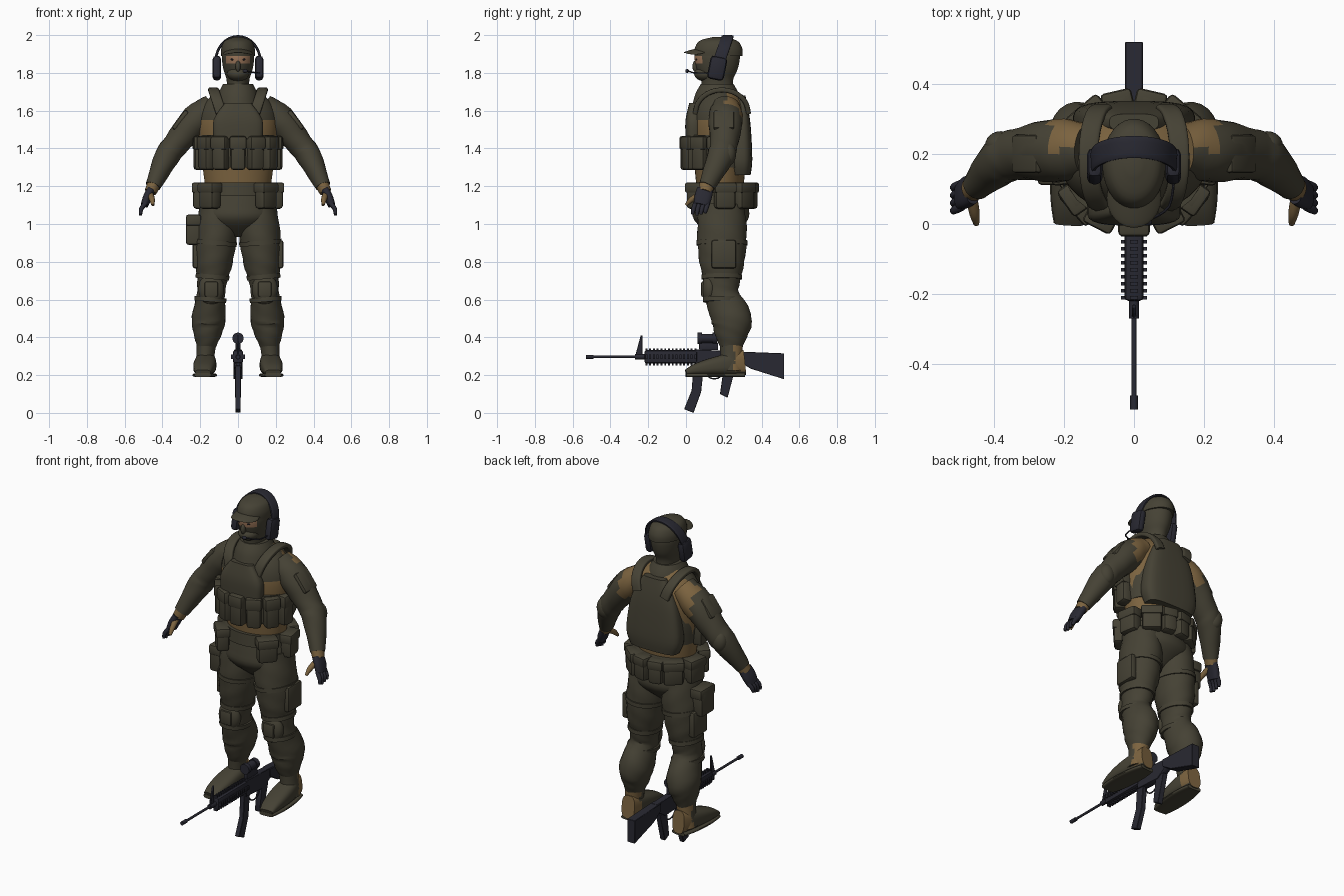
import bpy, bmesh, math
from mathutils import Vector, Matrix, Euler

old = bpy.data.objects.get("Cube")
if old:
    bpy.data.objects.remove(old)


def material(name, rgb):
    m = bpy.data.materials.new(name)
    m.use_nodes = True
    m.diffuse_color = (*rgb, 1)
    m.node_tree.nodes["Principled BSDF"].inputs["Base Color"].default_value = (*rgb, 1)
    return m


OLIVE = material("olive cloth", (.06, .054, .035))
TAN = material("tan cloth", (.2, .125, .05))
METAL = material("dark gunmetal", (.022, .022, .032))
SKIN = material("skin", (.33, .18, .1))
X, Y = Vector((1, 0, 0)), Vector((0, 1, 0))


def finish(name, bm, mat, pair=False):
    """Turn a bmesh into one object, or into a mirrored left and right pair."""
    made = []
    for side in (("left_", "right_") if pair else ("",)):
        if side == "right_":
            bmesh.ops.scale(bm, vec=(-1, 1, 1), verts=bm.verts)
        bmesh.ops.recalc_face_normals(bm, faces=bm.faces)
        mesh = bpy.data.meshes.new(side + name)
        bm.to_mesh(mesh)
        mesh.materials.append(mat)
        mesh.polygons.foreach_set("use_smooth", [True] * len(mesh.polygons))
        mesh.set_sharp_from_angle(angle=math.radians(40))
        ob = bpy.data.objects.new(side + name, mesh)
        bpy.context.collection.objects.link(ob)
        made.append(ob)
    bm.free()
    return made


def paint(objs, mat, rule):
    """Give a second colour to the faces whose centre passes the rule."""
    for ob in objs:
        ob.data.materials.append(mat)
        for p in ob.data.polygons:
            if rule(abs(p.center.x), p.center.y, p.center.z):
                p.material_index = len(ob.data.materials) - 1


def tube(name, mat, rings, pair=False, n=24, steps=4, power=1, ref=X, folds=0):
    """Loft through rings (x, y, z, half width, half depth) along a smooth path."""
    pts = [Vector(r) for r in rings]
    path = []
    for i in range(len(pts) - 1):
        a, b, c, d = pts[max(i - 1, 0)], pts[i], pts[i + 1], pts[min(i + 2, len(pts) - 1)]
        for k in range(steps):
            t = k / steps
            path.append(b + (c - a) * (t / 2) + (a * 2 - b * 5 + c * 4 - d) * (t * t / 2)
                        + (b * 3 - a - c * 3 + d) * (t ** 3 / 2))
    path.append(pts[-1])
    bm, loops = bmesh.new(), []
    for i, q in enumerate(path):
        along = (path[min(i + 1, len(path) - 1)].xyz - path[max(i - 1, 0)].xyz).normalized()
        u = (ref - along * along.dot(ref)).normalized()
        v, loop = along.cross(u), []
        for k in range(n):
            angle = math.tau * (k + .5) / n
            c, s = math.cos(angle), math.sin(angle)
            fold = 1 + folds * math.sin(3 * angle + 2 * i)
            wide = q[3] * fold * math.copysign(abs(c) ** power, c)
            deep = q[4] * fold * math.copysign(abs(s) ** power, s)
            loop.append(bm.verts.new(q.xyz + u * wide + v * deep))
        loops.append(loop)
    for a, b in zip(loops, loops[1:]):
        for k in range(n):
            bm.faces.new((a[k], a[k - 1], b[k - 1], b[k]))
    bm.faces.new(loops[0])
    bm.faces.new(loops[-1])
    return finish(name, bm, mat, pair)


def column(name, mat, y, ratio, profile, **options):
    """Upright central form from (height, half width) pairs."""
    return tube(name, mat, [(0, y, z, w, w * ratio) for z, w in profile], **options)


def limb(name, mat, path, ratio=1, **options):
    """Form following (x, y, z, radius) points."""
    return tube(name, mat, [(*p, p[-1] * ratio) for p in path], **options)


def leg_x(z):
    return .2 - .09 * z


def leg(name, profile, **options):
    """Pair of forms round the leg line from (height, radius) pairs."""
    path = [(leg_x(z), .19 if z > .55 else .24, z, r) for z, r in profile]
    return limb(name, OLIVE, path, 1.2, pair=True, **options)


def add_box(bm, loc, size, turn=(0, 0, 0), bevel=.012):
    part = bmesh.new()
    bmesh.ops.create_cube(part, size=1, matrix=Matrix.Diagonal((*size, 1)))
    if bevel:
        bmesh.ops.bevel(part, geom=part.edges[:], offset=bevel, segments=2,
                        profile=.5, affect='EDGES')
    part.transform(Matrix.Translation(loc) @ Euler(turn).to_matrix().to_4x4())
    temp = bpy.data.meshes.new("temp")
    part.to_mesh(temp)
    part.free()
    bm.from_mesh(temp)
    bpy.data.meshes.remove(temp)


def box(name, mat, loc, size, turn=(0, 0, 0), bevel=.012, pair=False):
    bm = bmesh.new()
    add_box(bm, loc, size, turn, bevel)
    return finish(name, bm, mat, pair)


def blob(name, mat, loc, radii, pair=False):
    bm = bmesh.new()
    bmesh.ops.create_uvsphere(bm, u_segments=24, v_segments=16, radius=1,
                              matrix=Matrix.Translation(loc) @ Matrix.Diagonal((*radii, 1)))
    return finish(name, bm, mat, pair)


def pouch(name, degrees, z, width, height, pair=True):
    """Flapped pouch on the body ellipse; the angle is measured from the front."""
    a, depth = math.radians(degrees), .07
    x, y = .2 * math.sin(a), .175 - .17 * math.cos(a)
    bm = bmesh.new()
    add_box(bm, (x, y, z), (width, depth, height), (0, 0, a), .018)
    add_box(bm, (x, y, z + height * .3), (width + .01, depth + .01, height * .4), (0, 0, a))
    finish(name, bm, OLIVE, pair)


def prism(name, mat, profile, half):
    """Side profile (y, z) given a thickness across x."""
    bm = bmesh.new()
    face = bm.faces.new([bm.verts.new((-half, y, z)) for y, z in profile])
    out = bmesh.ops.extrude_face_region(bm, geom=[face])["geom"]
    bmesh.ops.translate(bm, vec=X * half * 2, verts=[g for g in out if isinstance(g, bmesh.types.BMVert)])
    bmesh.ops.bevel(bm, geom=bm.edges[:], offset=.002, segments=1, affect='EDGES')
    return finish(name, bm, mat)


def half_turn(count):
    return [(math.cos(math.pi * i / count), math.sin(math.pi * i / count)) for i in range(count + 1)]


# Torso: tan shirt with olive upper front
shirt = column("shirt", TAN, .18, .72, [(1.17, .17), (1.4, .2), (1.55, .21), (1.65, .17), (1.73, .07)], n=40)
paint(shirt, OLIVE, lambda x, y, z: z > 1.56 and y < .21)
column("collar", OLIVE, .165, 1.1, [(1.63, .12), (1.69, .105), (1.74, .08)])

# Plate carrier
column("cummerbund", OLIVE, .17, .8, [(1.3, .19), (1.4, .2), (1.47, .2)], power=.9)
column("front_plate", OLIVE, .04, .33, [(1.45, .13), (1.55, .13), (1.64, .07)], power=.6)
column("back_plate", OLIVE, .29, .35, [(1.26, .15), (1.34, .175), (1.5, .155), (1.6, .12), (1.68, .07)], power=.6)
tube("shoulder_strap", OLIVE, [(.09 + .04 * s, .19 - .14 * c, 1.59 + .12 * s, .028, .013) for c, s in half_turn(8)],
     pair=True, steps=2, power=.5)
pouch("centre_magazine_pouch", 0, 1.375, .08, .18, False)
for label, degrees in (("inner", 27), ("outer", 55), ("side", 84)):
    pouch(label + "_magazine_pouch", degrees, 1.375, .08, .18)

# Belt and belt pouches
column("belt", OLIVE, .18, .8, [(1.15, .19), (1.22, .185)])
for label, degrees in (("front", 48), ("hip", 100), ("rear", 140)):
    pouch(label + "_belt_pouch", degrees, 1.15, .11, .14)
pouch("back_belt_pouch", 167, 1.15, .08, .14)

# Trousers
column("hips", OLIVE, .185, .75, [(1.22, .17), (1.1, .195), (1.02, .19), (.93, .06)])
leg("trouser_leg", [(1.1, .1), (.95, .11), (.8, .1), (.7, .08), (.62, .075), (.5, .09), (.42, .075), (.35, .05)], folds=.02)
box("cargo_pocket", OLIVE, (.22, .2, .84), (.04, .13, .15), pair=True)
for label, z, height in (("holster", .97, .16), ("holster_flap", 1.02, .06)):
    box(label, OLIVE, (-.235, .18, z), (.08, .15 - height / 5, height))

# Knee pads and straps
blob("knee_pad", OLIVE, (leg_x(.65), .125, .655), (.068, .042, .085), pair=True)
box("knee_cap", OLIVE, (leg_x(.65), .09, .655), (.07, .02, .08), bevel=.008, pair=True)
for label, z, r in (("thigh", .9, .114), ("upper_knee", .72, .09), ("lower_knee", .6, .085)):
    leg(label + "_strap", [(z - .012, r), (z + .012, r)])

# Boots with tan heels: the foot tapers from heel to toe
foot, sole = [], []
for i in range(9):
    t = i / 8
    width = .06 * math.sin(math.pi * (.15 + .7 * t)) ** .5
    height = .065 * (1.05 - t) ** .5
    x, y = .166 + .02 * t, .31 * (1 - t)
    foot.append((x, y, .2 + height, width, height))
    sole.append((x, y, .2, width + .003, .011))
boots = leg("boot_shaft", [(.22, .05), (.3, .048), (.38, .053)])
boots += tube("boot", OLIVE, foot, pair=True, steps=2, power=.7)
paint(boots, TAN, lambda x, y, z: y > .255 and z > .22)
tube("boot_sole", OLIVE, sole, pair=True, steps=2, power=.6)

# Arms
sleeve = limb("sleeve", OLIVE, [(.13, .21, 1.62, .07), (.22, .21, 1.55, .084), (.33, .2, 1.42, .068), (.38, .18, 1.35, .065),
              (.45, .11, 1.2, .04)], 1.08, pair=True, folds=.02)
paint(sleeve, TAN, lambda x, y, z: x < .24 and y > .21 and z > 1.5)
box("sleeve_pocket", OLIVE, (.305, .2, 1.55), (.03, .11, .12), (0, -.65, 0), pair=True)
blob("elbow_pad", OLIVE, (.38, .225, 1.37), (.045, .04, .06), pair=True)

# Gloved hands
limb("glove_cuff", TAN, [(.445, .113, 1.21, .036), (.463, .1, 1.17, .032)], 1.15, pair=True)
limb("glove_palm", METAL, [(.46, .1, 1.18, .022), (.48, .09, 1.14, .023), (.495, .08, 1.1, .02)], 2, pair=True, power=.8)
for i, label in enumerate(("index", "middle", "ring", "little")):
    y = .05 + .022 * i
    limb(label + "_finger", METAL, [(.49, y, 1.11, .012), (.512, y - .01, 1.08, .012),
         (.516, y - .015, 1.045 + .006 * abs(i - 1), .008)], pair=True, n=10)
limb("thumb", TAN, [(.465, .08, 1.16, .017), (.455, .03, 1.13, .015), (.45, 0, 1.1, .008)], pair=True, n=12)

# Head in a face mask with an eye opening
head = column("head", OLIVE, .165, 1.4, [(1.68, .06), (1.76, .06), (1.81, .075), (1.85, .083), (1.89, .086), (1.94, .08)], n=48)
paint(head, SKIN, lambda x, y, z: 1.852 < z < 1.889 and y < .1 and x < .062)
blob("jaw", OLIVE, (0, .105, 1.795), (.058, .062, .04))
blob("nose", OLIVE, (0, .05, 1.835), (.014, .016, .03))
blob("eye", METAL, (.03, .055, 1.871), (.01, .005, .005), pair=True)

# Cap
column("cap", OLIVE, .172, 1.42, [(1.89, .09), (1.93, .089), (1.97, .07), (1.99, .02)], n=32)
for ob in blob("cap_brim", OLIVE, (0, .075, 1.93), (.078, .086, .008)):
    for v in ob.data.vertices:
        v.co.z -= 4 * v.co.x ** 2 + .2 * (.1 - v.co.y)

# Headset
box("ear_cup", METAL, (.112, .165, 1.825), (.045, .09, .125), (-.2, 0, 0), .02, True)
tube("headband", METAL, [(.118 * c, .175 + .045 * s, 1.86 + .133 * s, .032, .007) for c, s in half_turn(24)],
     n=12, steps=1, power=.5, ref=Y)
limb("microphone_boom", METAL, [(.115, .14, 1.8, .004), (.1, .05, 1.8, .004), (.04, .01, 1.81, .004)], n=8)
blob("microphone", METAL, (.038, .006, 1.81), (.014, .01, .01))


# Rifle on the ground between the feet
def rod(name, z, start, end, radius):
    limb(name, METAL, [(0, start, z, radius), (0, end, z, radius)], n=16, steps=1)


BORE = .297
rod("rifle_barrel", BORE, -.52, -.2, .007)
rod("muzzle", BORE, -.53, -.49, .011)
rod("gas_block", BORE, -.27, -.22, .014)
prism("front_sight", METAL, [(-.27, BORE), (-.23, BORE), (-.23, .41), (-.24, .41)], .005)
box("handguard", METAL, (0, -.08, BORE), (.054, .28, .07))
rails = bmesh.new()
for i in range(14):
    for width, height in ((.022, .09), (.074, .022)):
        add_box(rails, (0, .02 * i - .21, BORE), (width, .01, height), bevel=0)
finish("handguard_rails", rails, METAL)
prism("receiver", METAL, [(.05, .24), (.22, .23), (.3, .28), (.3, .325), (.05, .335)], .02)
prism("stock", METAL, [(.27, .28), (.34, .235), (.52, .178), (.52, .315), (.27, .325)], .025)
prism("magazine", METAL, [(.04, .25), (.03, .12), (-.01, .02), (.04, 0), (.08, .11), (.095, .25)], .014)
prism("pistol_grip", METAL, [(.2, .24), (.18, .1), (.22, .08), (.265, .25)], .016)
limb("trigger_guard", METAL, [(0, .15 + .05 * c, .23 - .05 * s, .004) for c, s in half_turn(8)], n=8, steps=1)
box("sight_mount", METAL, (0, .12, .352), (.024, .1, .04), bevel=.004)
rod("scope", .395, .06, .165, .024)
for label, y in (("front", .06), ("rear", .14)):
    rod("scope_" + label + "_ring", .395, y, y + .025, .03)
